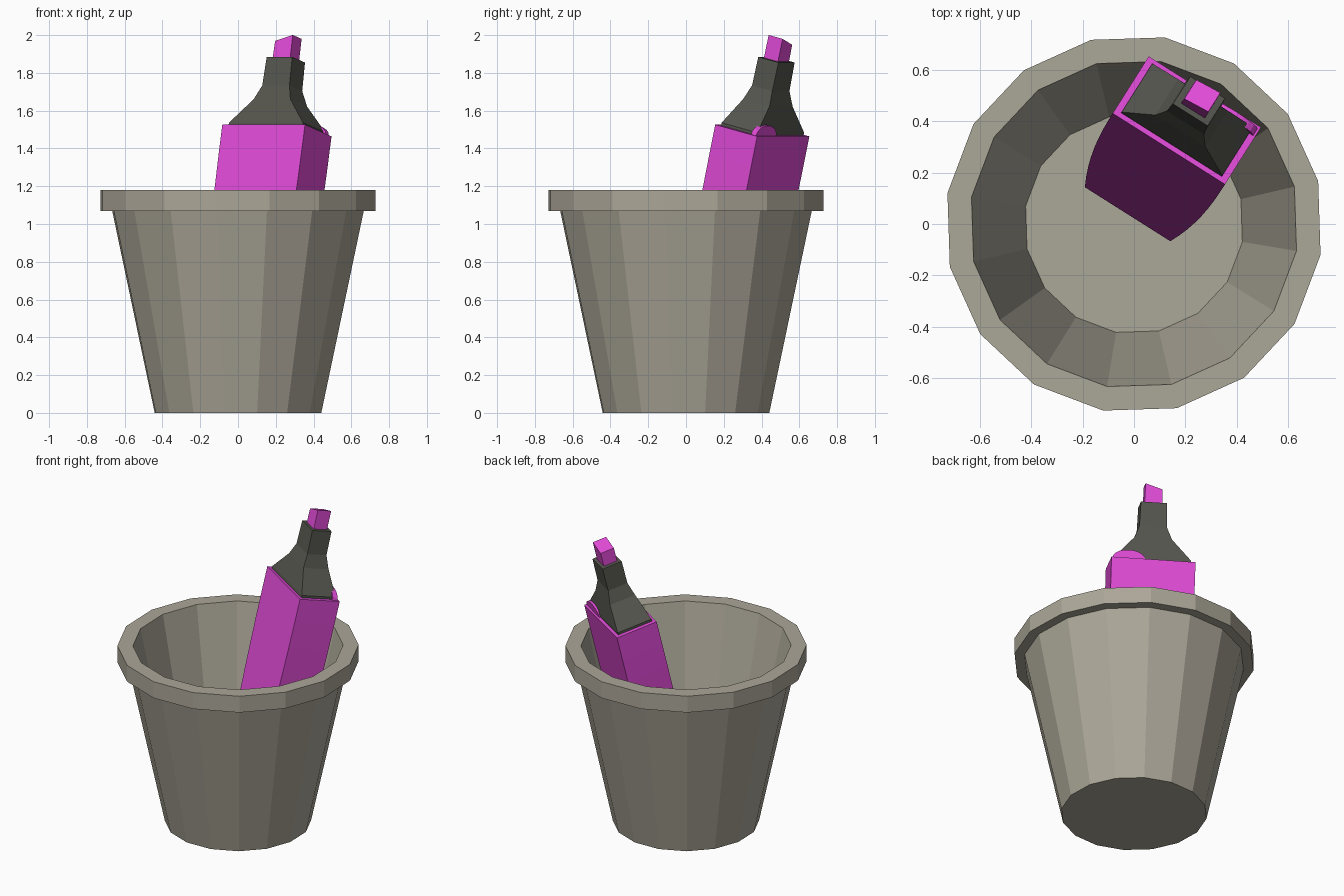
import bpy, bmesh, math
from mathutils import Matrix, Vector

if "Cube" in bpy.data.objects:
    bpy.data.objects.remove(bpy.data.objects["Cube"])


def material(name, rgb):
    m = bpy.data.materials.new(name)
    m.diffuse_color = (*rgb, 1)
    m.use_nodes = True
    m.node_tree.nodes["Principled BSDF"].inputs["Base Color"].default_value = m.diffuse_color
    return m


stone = material("warm grey", (0.41, 0.385, 0.315))
pink = material("bright magenta", (0.75, 0.07, 0.68))
dark = material("dark grey", (0.091, 0.091, 0.076))


def loft(name, rings, mat, closed=False, matrix=None):
    """Join a stack of vertex rings; cap the ends, or close the stack on itself."""
    bm = bmesh.new()
    loops = [[bm.verts.new(p) for p in ring] for ring in rings]
    n = len(loops[0])
    for lo, hi in zip(loops, loops[1:]):
        for i in range(n):
            j = (i + 1) % n
            bm.faces.new((lo[i], lo[j], hi[j], hi[i]))
    bm.faces.new(loops[0][::-1])
    bm.faces.new(loops[-1])
    bmesh.ops.recalc_face_normals(bm, faces=bm.faces)
    me = bpy.data.meshes.new(name)
    bm.to_mesh(me)
    bm.free()
    me.materials.append(mat)
    ob = bpy.data.objects.new(name, me)
    bpy.context.collection.objects.link(ob)
    if matrix:
        ob.matrix_world = matrix
    return ob


def circle(r, z, n=16, phase=13.1):
    return [(r * math.cos(math.radians(phase + 360 * i / n)),
             r * math.sin(math.radians(phase + 360 * i / n)), z) for i in range(n)]


def rect(a, b, t, slant=0):
    return [(-a, -b, t - slant), (a, -b, t + slant), (a, b, t + slant), (-a, b, t - slant)]


# Sixteen-sided bucket: outer wall, rim lip, inner wall, floor
profile = [(0.447, 0), (0.675, 1.07), (0.737, 1.07), (0.737, 1.18),
           (0.642, 1.18), (0.428, 0.18)]
loft("bucket", [circle(r, z) for r, z in profile], stone)

# Marker frame: wide axis u, depth axis v, leaning long axis w
s, c = math.sin(math.radians(13.3)), math.cos(math.radians(13.3))
h = Vector((0.534, 0.845, 0)).normalized()
u = Vector((h.y, -h.x, 0))
v = h * c - Vector((0, 0, s))
w = h * s + Vector((0, 0, c))
frame = Matrix.Translation((0.206, 0.404, 1.495)) @ Matrix((u, v, w)).transposed().to_4x4()

# Marker body, narrowing in a curve towards the bottom
length, steps = 1.31, 8
body = []
for i in range(steps + 1):
    f = 1 - i / steps
    body.append(rect(0.259 - 0.062 * f ** 2.5, 0.135, -length * f))
loft("marker_body", body, pink, matrix=frame)

# Flared collar that holds the tip
collar = [(0.232, 0.115, -0.01), (0.232, 0.115, 0.015), (0.115, 0.085, 0.15),
          (0.085, 0.065, 0.23), (0.080, 0.065, 0.385)]
loft("tip_holder", [rect(*k) for k in collar], dark, matrix=frame)

# Slanted chisel tip
loft("chisel_tip", [rect(0.055, 0.045, 0.37), rect(0.053, 0.045, 0.493, 0.016)],
     pink, matrix=frame)

# Small rounded tab showing behind the collar
tab = [[(0.15 + 0.1 * math.cos(math.pi * i / 10), y, 0.055 * math.sin(math.pi * i / 10))
        for i in range(11)] for y in (0.09, 0.122)]
loft("rear_tab", tab, pink, matrix=frame)
